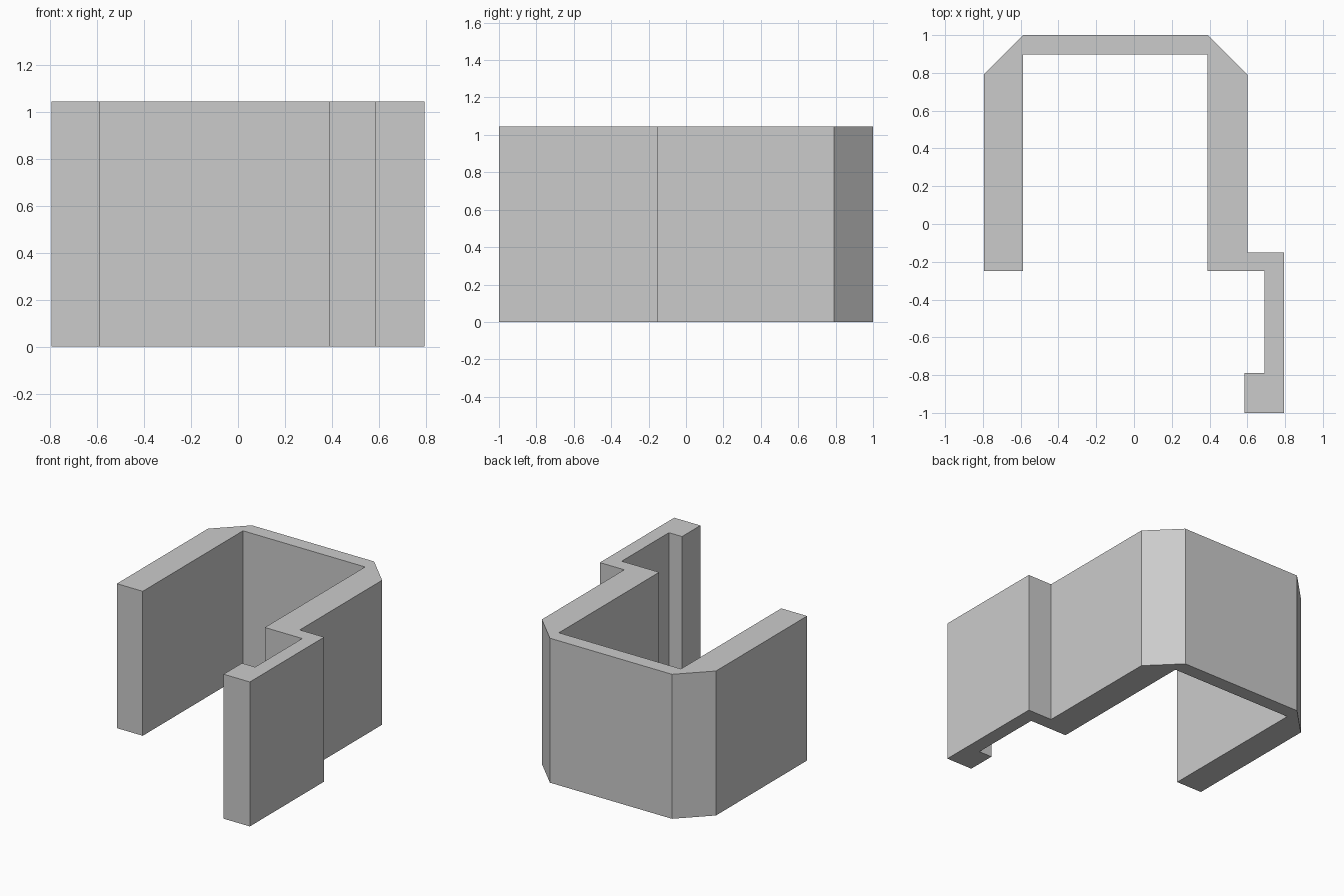
import bpy
import bmesh

cube = bpy.data.objects.get("Cube")
if cube:
    bpy.data.objects.remove(cube, do_unlink=True)

HEIGHT = 1.046

# Plain grey for the whole wall
grey = bpy.data.materials.new("light grey")
grey.use_nodes = True
colour = (0.6, 0.6, 0.6, 1)
grey.diffuse_color = colour
grey.node_tree.nodes["Principled BSDF"].inputs["Base Color"].default_value = colour

# Floor plan of the wall, counter-clockwise from the jog's inner corner
plan = [
    (0.39, -0.25), (0.69, -0.25),                    # jog, front side
    (0.69, -0.79), (0.585, -0.79), (0.585, -1),      # hooked end
    (0.795, -1), (0.795, -0.15), (0.6, -0.15),       # outer face and jog
    (0.6, 0.792), (0.39, 1),                         # left chamfer
    (-0.588, 1), (-0.795, 0.792),                    # right chamfer
    (-0.795, -0.25), (-0.588, -0.25),                # free end
    (-0.588, 0.897), (0.39, 0.897),                  # inside of the back
]

# Raise the plan into a solid
bm = bmesh.new()
base = bm.faces.new([bm.verts.new((x, y, 0)) for x, y in plan])
raised = bmesh.ops.extrude_face_region(bm, geom=[base], use_keep_orig=True)
top = [v for v in raised["geom"] if isinstance(v, bmesh.types.BMVert)]
bmesh.ops.translate(bm, verts=top, vec=(0, 0, HEIGHT))
bmesh.ops.recalc_face_normals(bm, faces=bm.faces[:])

mesh = bpy.data.meshes.new("angled_wall")
bm.to_mesh(mesh)
bm.free()
mesh.materials.append(grey)
wall = bpy.data.objects.new("angled_wall", mesh)
bpy.context.collection.objects.link(wall)
